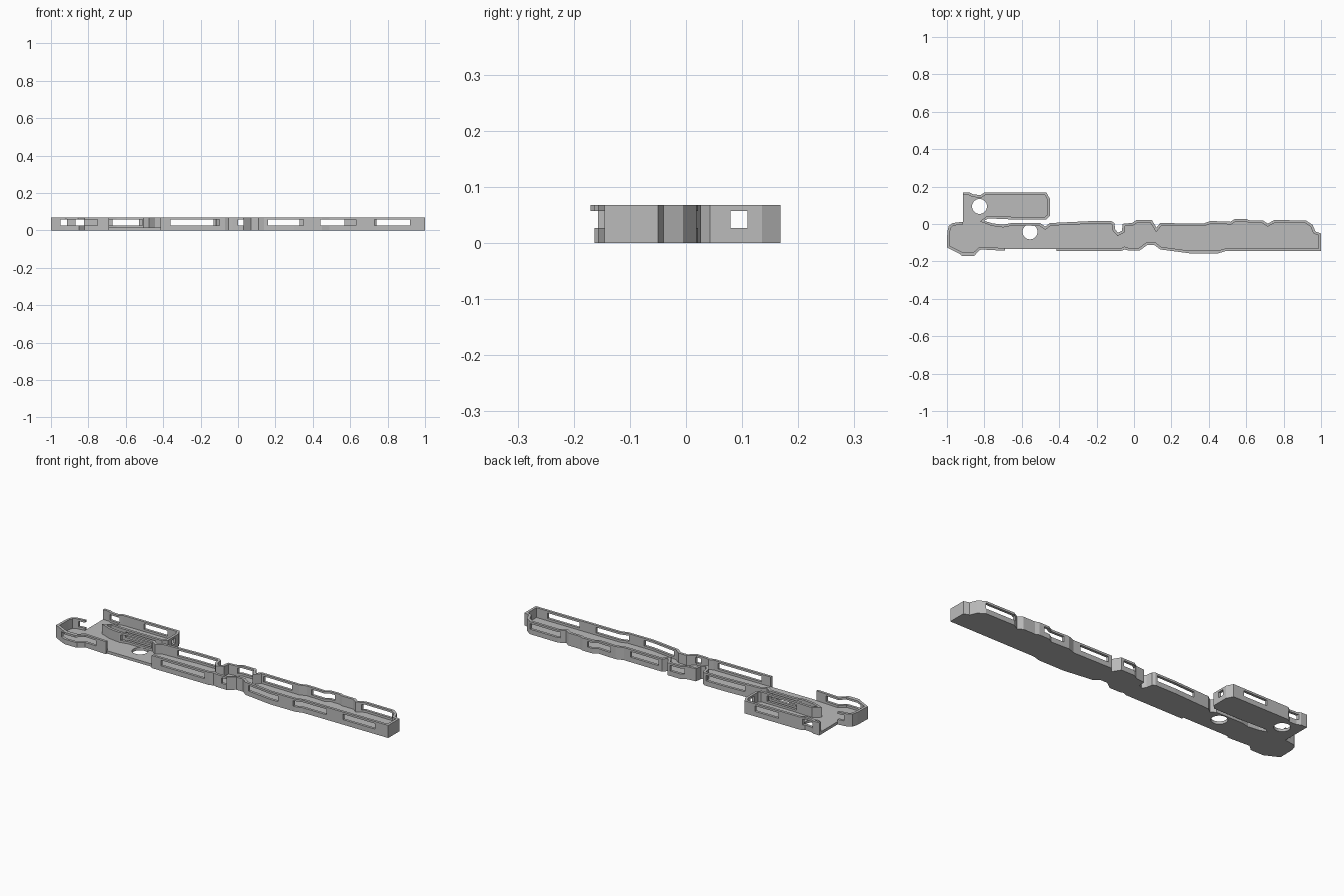
import bpy, bmesh
from mathutils import Vector

default_cube = bpy.data.objects.get("Cube")
if default_cube:
    bpy.data.objects.remove(default_cube, do_unlink=True)

FLOOR_TOP, SILL, WINDOW_TOP, RIM = 0.015, 0.027, 0.057, 0.068
THICKNESS = 0.014

grey = bpy.data.materials.new("plain grey")
grey.use_nodes = True
grey.diffuse_color = (0.5, 0.5, 0.5, 1)
grey.node_tree.nodes["Principled BSDF"].inputs["Base Color"].default_value = grey.diffuse_color


def make_object(name, bm):
    """Turn a bmesh into a named, coloured object."""
    bmesh.ops.recalc_face_normals(bm, faces=bm.faces[:])
    mesh = bpy.data.meshes.new(name)
    bm.to_mesh(mesh)
    bm.free()
    mesh.materials.append(grey)
    obj = bpy.data.objects.new(name, mesh)
    bpy.context.collection.objects.link(obj)
    return obj


def make_plate(name, outline, bottom, top):
    """Extrude a closed outline upward into a plate."""
    bm = bmesh.new()
    face = bm.faces.new([bm.verts.new((x, y, bottom)) for x, y in outline])
    result = bmesh.ops.extrude_face_region(bm, geom=[face])
    raised = [v for v in result["geom"] if isinstance(v, bmesh.types.BMVert)]
    bmesh.ops.translate(bm, verts=raised, vec=(0, 0, top - bottom))
    return make_object(name, bm)


def inner_path(path, distance):
    """Offset an open path toward its left side with mitred corners."""
    points = [Vector(p) for p in path]
    normals = []
    for a, b in zip(points, points[1:]):
        d = (b - a).normalized()
        normals.append(Vector((-d.y, d.x)))
    shifted = []
    for i, p in enumerate(points):
        before = normals[max(i - 1, 0)]
        after = normals[min(i, len(normals) - 1)]
        mitre = (before + after).normalized()
        shifted.append(p + mitre * distance / max(mitre.dot(after), 0.6))
    return shifted


def make_wall(name, path, bottom, top, thickness):
    """Sweep a rectangular wall section along an open path."""
    bm = bmesh.new()
    rings = []
    for outer, inner in zip(path, inner_path(path, thickness)):
        corners = ((outer, bottom), (inner, bottom), (inner, top), (outer, top))
        rings.append([bm.verts.new((p[0], p[1], z)) for p, z in corners])
    for a, b in zip(rings, rings[1:]):
        for i in range(len(a)):
            j = (i + 1) % len(a)
            bm.faces.new((a[i], a[j], b[j], b[i]))
    bm.faces.new(rings[0])
    bm.faces.new(rings[-1])
    return make_object(name, bm)


def cut(target, cutter):
    """Subtract the cutter from the target, then discard the cutter."""
    cutter.hide_render = True
    modifier = target.modifiers.new("openings", "BOOLEAN")
    modifier.operation = "DIFFERENCE"
    modifier.solver = "EXACT"
    modifier.object = cutter
    bpy.context.view_layer.objects.active = target
    bpy.ops.object.modifier_apply(modifier=modifier.name)
    bpy.data.objects.remove(cutter, do_unlink=True)


def cut_windows(target, windows):
    """Cut one window through the wall for each (x0, x1, y0, y1)."""
    bm = bmesh.new()
    for x0, x1, y0, y1 in windows:
        box = bmesh.ops.create_cube(bm, size=1)["verts"]
        bmesh.ops.scale(bm, verts=box, vec=(x1 - x0, y1 - y0, WINDOW_TOP - SILL))
        centre = ((x0 + x1) / 2, (y0 + y1) / 2, (SILL + WINDOW_TOP) / 2)
        bmesh.ops.translate(bm, verts=box, vec=centre)
    cut(target, make_object("window_cutter", bm))


# Outline sections, running anticlockwise with the inside on the left
foot = [(-.915, .012), (-.97, .005), (-.99, -.01), (-.998, -.04), (-1, -.125),
        (-.925, -.163), (-.85, -.163), (-.82, -.136), (-.69, -.143)]
front = [(-.415, -.145), (-.07, -.145), (-.05, -.136), (-.03, -.142), (.03, -.142),
         (.07, -.113), (.11, -.113), (.14, -.136), (.3, -.157), (.45, -.157),
         (.49, -.145), (1, -.145)]
back = [(1, -.05), (.97, -.04), (.955, -.005), (.92, .019), (.75, .021),
        (.715, .002), (.69, .019), (.62, .019), (.6, .027), (.54, .027),
        (.515, .012), (.41, .016), (.37, .002), (.14, .005), (.12, -.02),
        (.095, .022), (.015, .022), (-.01, .006), (-.06, .001), (-.065, -.037),
        (-.085, -.047), (-.1, -.03), (-.105, .005), (-.12, .015), (-.24, .015),
        (-.45, .005), (-.475, -.014), (-.5, .004)]
slot = [(-.65, .006), (-.7, -.004), (-.76, .004), (-.8, .017), (-.78, .03),
        (-.64, .024), (-.47, .024)]
arm = [(-.45, .043), (-.45, .135), (-.468, .168), (-.8, .168), (-.82, .155),
       (-.86, .158), (-.88, .168), (-.915, .168)]
long_run = front + back + slot + arm

# Floor with two round holes
open_edge = [(-.69, -.133), (-.415, -.133)]
tray_floor = make_plate("tray_floor", foot + open_edge + long_run, 0, FLOOR_TOP)
bm = bmesh.new()
for x, y in ((-.826, .094), (-.556, -.042)):
    ring = bmesh.ops.create_cone(bm, cap_ends=True, segments=32, radius1=.04,
                                 radius2=.04, depth=.1)["verts"]
    bmesh.ops.translate(bm, verts=ring, vec=(x, y, 0))
cut(tray_floor, make_object("hole_cutter", bm))

# Wall around the foot end
foot_wall = make_wall("foot_wall", foot, FLOOR_TOP, RIM, THICKNESS)
cut_windows(foot_wall, [(-.95, -.75, -.2, -.1), (-.95, -.9, -.03, .05)])

# Long wall around the body, slot and side arm
body_wall = make_wall("body_wall", long_run, FLOOR_TOP, RIM, THICKNESS)
front_spans = [(-.36, -.1), (0, .03), (.16, .35), (.44, .63), (.73, .92)]
back_spans = [(-.36, -.13), (0, .08), (.16, .33), (.44, .57), (.74, .92)]
arm_spans = [(-.87, -.81), (-.67, -.53)]
windows = [(a, b, -.2, -.08) for a, b in front_spans]
windows += [(a, b, -.05, .05) for a, b in back_spans]
windows += [(a, b, .13, .2) for a, b in arm_spans]
windows += [(-.69, -.51, -.03, .05), (-.48, -.4, .079, .11)]
cut_windows(body_wall, windows)

# Small lip on the rail of the foot
make_plate("foot_lip", [(-.93, -.163), (-.92, -.17), (-.855, -.17), (-.845, -.163)],
           WINDOW_TOP, RIM)
